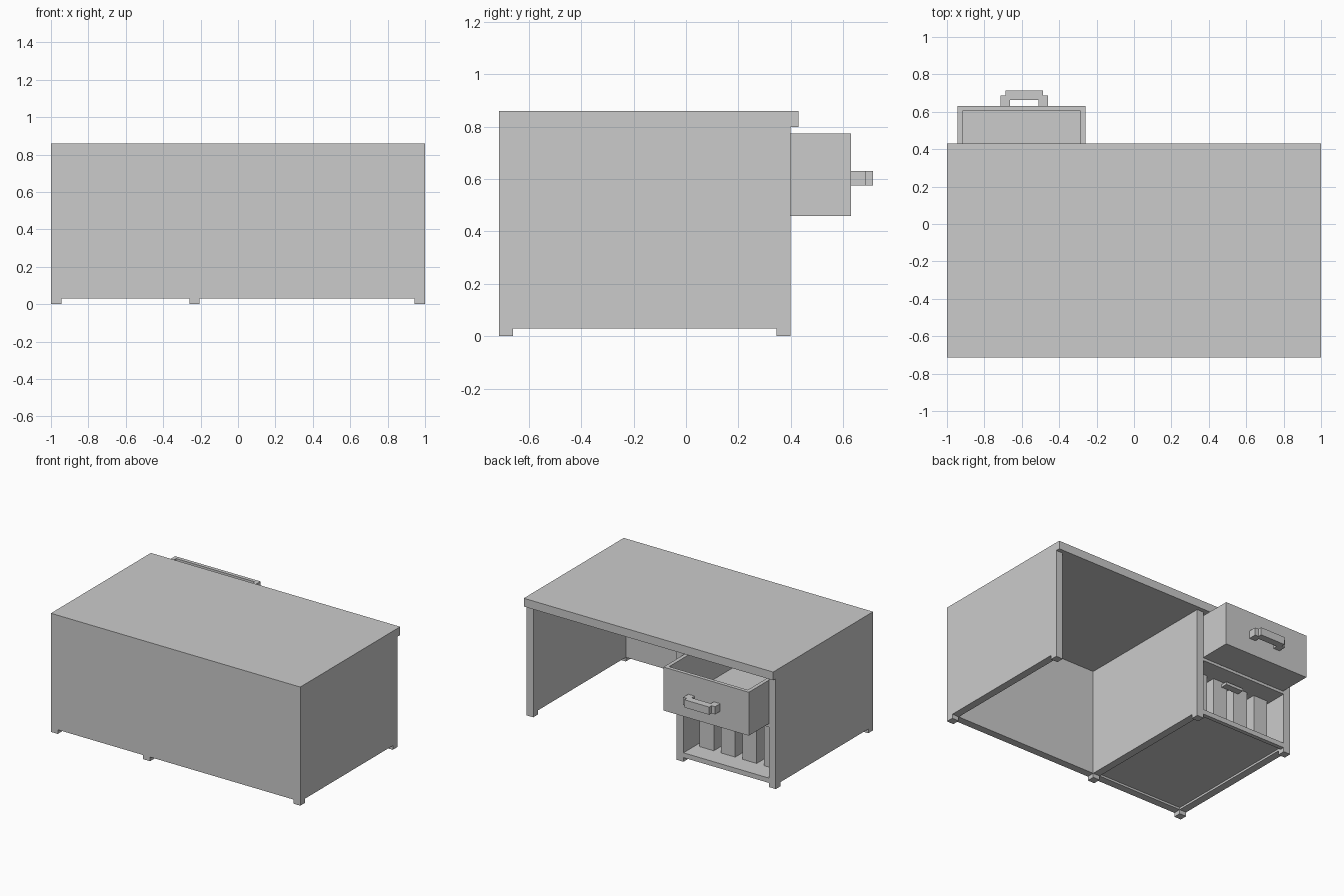
import bpy

cube = bpy.data.objects.get("Cube")
if cube:
    bpy.data.objects.remove(cube, do_unlink=True)

grey = bpy.data.materials.new("plain_grey")
grey.use_nodes = True
color = (0.6, 0.6, 0.6, 1)
grey.diffuse_color = color
grey.node_tree.nodes["Principled BSDF"].inputs["Base Color"].default_value = color


def box(name, x, y, z):
    """Flat-shaded box from its (low, high) range on each axis."""
    verts = [(a, b, c) for a in x for b in y for c in z]
    faces = [(0, 1, 3, 2), (4, 6, 7, 5), (0, 4, 5, 1),
             (2, 3, 7, 6), (0, 2, 6, 4), (1, 5, 7, 3)]
    mesh = bpy.data.meshes.new(name)
    mesh.from_pydata(verts, [], faces)
    mesh.materials.append(grey)
    obj = bpy.data.objects.new(name, mesh)
    bpy.context.collection.objects.link(obj)
    return obj


T = 0.055                       # board thickness
FRONT, BACK = -0.715, 0.4       # body depth
LOW, UNDER, TOP = 0.03, 0.8, 0.86

# Worktop and front panel
box("worktop", (-1, 1), (FRONT, 0.43), (UNDER, TOP))
box("front_panel", (T - 1, 1 - T), (FRONT, FRONT + T), (LOW, UNDER))

# Upright panels, each with a foot at both ends
for name, x in (("right", -1), ("middle", -0.26), ("left", 1 - T)):
    span = (x, x + T)
    box(name + "_panel", span, (FRONT, BACK), (LOW, UNDER))
    for end, y in (("front", FRONT), ("back", BACK - T)):
        box(f"{name}_{end}_foot", span, (y, y + T), (0, LOW))

# Cabinet floor, lower rail and shelf
X0, X1 = T - 1, -0.26
box("cabinet_floor", (X0, X1), (FRONT + T, BACK - 0.03), (0.045, 0.065))
box("cabinet_rail", (X0, X1), (BACK - 0.03, BACK), (LOW, 0.065))
box("cabinet_shelf", (X0, X1), (FRONT + T, BACK), (0.435, 0.455))

# Recessed slatted front of the lower compartment
box("slat_backing", (X0, X1), (0.13, 0.16), (0.065, 0.435))
for i in range(4):
    right = -0.29 - i * 0.172
    box(f"slat_{i + 1}", (right - 0.115, right), (0.16, 0.26), (0.065, 0.435))
box("lower_pull", (-0.67, -0.53), (0.26, 0.31), (0.395, 0.415))

# Open drawer
D0, D1, W = -0.42, 0.63, 0.027
Z0, Z1 = 0.46, 0.775
box("drawer_floor", (X0, X1), (D0, D1), (Z0, Z0 + W))
box("drawer_front", (X0, X1), (D1 - W, D1), (Z0 + W, Z1))
box("drawer_rear", (X0, X1), (D0, D0 + W), (Z0 + W, Z1))
for name, x in (("right", X0), ("left", X1 - W)):
    box(f"drawer_{name}_side", (x, x + W), (D0 + W, D1 - W), (Z0 + W, Z1))

# Stepped drawer handle: a mirrored half profile, extruded upward
mid = -0.587
half = [(0.077, D1), (0.128, D1), (0.128, 0.688), (0.1, 0.688), (0.1, 0.715)]
inner = [(0.077, 0.663)]
outline = half + [(-a, b) for a, b in reversed(half)] + [(-a, b) for a, b in inner] + inner
n = len(outline)
verts = [(mid + a, b, z) for z in (0.575, 0.631) for a, b in outline]
faces = [tuple(reversed(range(n))), tuple(range(n, 2 * n))]
faces += [(i, (i + 1) % n, n + (i + 1) % n, n + i) for i in range(n)]
mesh = bpy.data.meshes.new("drawer_handle")
mesh.from_pydata(verts, [], faces)
mesh.materials.append(grey)
bpy.context.collection.objects.link(bpy.data.objects.new("drawer_handle", mesh))
